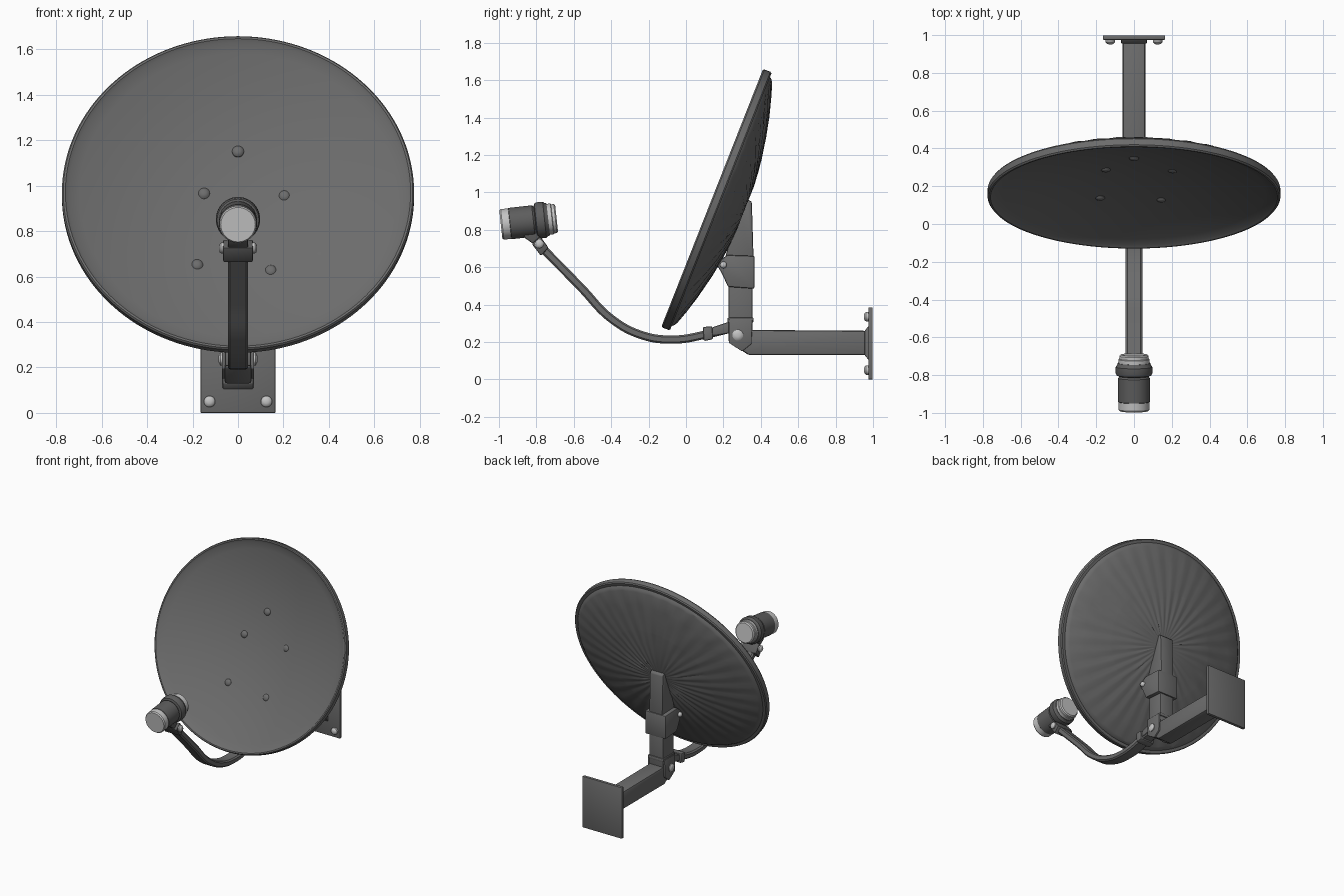
import bpy, bmesh, math, random
from mathutils import Vector, Matrix

random.seed(4)
if "Cube" in bpy.data.objects:
    bpy.data.objects.remove(bpy.data.objects["Cube"])


def material(name, value):
    m = bpy.data.materials.new(name)
    m.use_nodes = True
    col = (value, value, value, 1)
    m.diffuse_color = col
    m.node_tree.nodes["Principled BSDF"].inputs["Base Color"].default_value = col
    return m


GREY = material("mid grey", 0.15)
DARK = material("dark grey", 0.11)
LIGHT = material("light grey", 0.55)


def finish(name, bm, mat, bevel=0.0, angle=35):
    bmesh.ops.remove_doubles(bm, verts=bm.verts, dist=1e-5)
    bmesh.ops.recalc_face_normals(bm, faces=bm.faces)
    me = bpy.data.meshes.new(name)
    bm.to_mesh(me)
    bm.free()
    me.materials.append(mat)
    ob = bpy.data.objects.new(name, me)
    bpy.context.collection.objects.link(ob)
    bpy.ops.object.select_all(action='DESELECT')
    ob.select_set(True)
    bpy.context.view_layer.objects.active = ob
    if bevel:
        mod = ob.modifiers.new("rounded edges", 'BEVEL')
        mod.width = bevel
        mod.segments = 2
        bpy.ops.object.modifier_apply(modifier=mod.name)
    bpy.ops.object.shade_smooth_by_angle(angle=math.radians(angle))
    return ob


def prism(name, outline, half, mat=GREY, bevel=0.008, x=0.0):
    """Side outline of (y, z) points widened across x."""
    bm = bmesh.new()
    sides = [[bm.verts.new((x + s * half, y, z)) for y, z in outline] for s in (-1, 1)]
    for ring in sides:
        bm.faces.new(ring)
    for i in range(len(outline)):
        j = (i + 1) % len(outline)
        bm.faces.new((sides[0][i], sides[0][j], sides[1][j], sides[1][i]))
    return finish(name, bm, mat, bevel)


def box(name, y0, y1, z0, z1, half, mat=GREY, bevel=0.008, x=0.0):
    return prism(name, [(y0, z0), (y1, z0), (y1, z1), (y0, z1)], half, mat, bevel, x)


def lathe(name, start, axis, profile, mat, seg=40):
    """Spin (distance, radius) points about an axis."""
    turn = Matrix.Translation(start) @ Vector(axis).to_track_quat('Z', 'Y').to_matrix().to_4x4()
    bm = bmesh.new()
    rings = [[bm.verts.new(turn @ Vector((r * math.cos(a), r * math.sin(a), d)))
              for a in (math.tau * i / seg for i in range(seg))] for d, r in profile]
    for a, b in zip(rings, rings[1:]):
        for i in range(seg):
            bm.faces.new((a[i], a[i - 1], b[i - 1], b[i]))
    bm.faces.new(rings[0])
    bm.faces.new(rings[-1])
    return finish(name, bm, mat)


def bolt(name, start, axis, r=0.025, h=0.022, mat=LIGHT):
    return lathe(name, start, axis, [(0, r), (h * .55, r), (h * .85, r * .75), (h, r * .35)], mat, 20)


# Dish: shallow bowl with a rolled rim and fine radial ribs on the back
CENTRE = Vector((0, 0.14, 0.97))
UP = Vector((0, 0.367, 0.930))
BACK = Vector((0, 0.930, -0.367))
SEG = 144


def dish_point(r, n, a):
    return CENTRE + Vector((0.775 * r * math.cos(a), 0, 0)) + UP * (0.742 * r * math.sin(a)) + BACK * n


front = [(r, 0.145 * (1 - r * r)) for r in (0.01, .1, .2, .3, .4, .5, .6, .7, .8, .9, .96)]
rim = [(.98, 0.0), (.992, 0.0), (1, 0.008), (1, 0.042), (.992, 0.05), (.965, 0.05)]
back = [(r, 0.05 + 0.135 * (1 - r * r)) for r in (.95, .93, .82, .8, .7, .55, .53, .4, .3, .2, .1, .01)]
bm = bmesh.new()
rings = []
for k, (r, n) in enumerate(front + rim + back):
    ribbed = k >= len(front) + len(rim) and 0.15 < r < 0.94
    ring = []
    for i in range(SEG):
        rib = 0.003 * (i // 2 % 2) + random.uniform(0, 0.003) if ribbed else 0
        ring.append(bm.verts.new(dish_point(r, n + rib, math.tau * i / SEG)))
    rings.append(ring)
for a, b in zip(rings, rings[1:]):
    for i in range(SEG):
        bm.faces.new((a[i], a[i - 1], b[i - 1], b[i]))
bm.faces.new(rings[0])
bm.faces.new(rings[-1])
finish("dish", bm, GREY, angle=25)

for i, (x, y, z) in enumerate([(0, .35, 1.15), (-.15, .29, .965), (.205, .285, .955),
                               (-.18, .14, .65), (.145, .13, .625)]):
    bolt(f"dish_bolt_{i + 1}", Vector((x, y, z)) + BACK * 0.012, -BACK, 0.026, 0.026, GREY)

# Wall plate, its bolts and the horizontal arm
box("wall_plate", 0.975, 0.998, 0, 0.385, 0.165, bevel=0.004)
for sx, side in ((-1, "right"), (1, "left")):
    for z, level in ((0.05, "lower"), (0.335, "upper")):
        bolt(f"plate_bolt_{level}_{side}", (sx * .125, .977, z), (0, -1, 0), 0.025, 0.026)
prism("wall_arm", [(.23, .20), (.335, .13), (.985, .13), (.985, .26), (.30, .265), (.23, .25)],
      0.06, bevel=0.012)
prism("arm_flange", [(.955, .13), (.98, .10), (.98, .29), (.955, .26)], 0.068, bevel=0.004)

# Upright post with hinge cheeks, clamp and tapered dish mount
box("post", .228, .355, .20, .62, 0.058)
box("post_foot_band", .222, .362, .305, .33, 0.066, bevel=0.005)
for sx, side in ((-1, "right"), (1, "left")):
    prism(f"hinge_cheek_{side}", [(.23, .195), (.30, .15), (.35, .19), (.355, .32), (.23, .32)],
          0.007, bevel=0.003, x=sx * 0.064)
    bolt(f"hinge_bolt_{side}", (sx * .066, .277, .237), (sx, 0, 0), 0.029, 0.02)
    bolt(f"clamp_bolt_{side}", (sx * .08, .20, .612), (sx, 0, 0), 0.018, 0.025)
prism("clamp", [(.225, .495), (.365, .485), (.367, .66), (.22, .665), (.16, .62), (.19, .57)], 0.085)
prism("dish_mount", [(.20, .62), (.362, .62), (.352, .95), (.325, .965), (.28, .90)], 0.055)

# Curved feed arm: flat bar swept along a smooth path
curve = bpy.data.curves.new("feed_arm_path", 'CURVE')
curve.dimensions = '3D'
path = [(.25, .275), (.12, .243), (-.07, .213), (-.24, .238), (-.40, .325), (-.56, .49), (-.78, .715)]
sp = curve.splines.new('BEZIER')
sp.bezier_points.add(len(path) - 1)
for p, (y, z) in zip(sp.bezier_points, path):
    p.co = (0, y, z)
    p.handle_left_type = p.handle_right_type = 'AUTO'
centre = []
tmp = bpy.data.objects.new("feed_arm_path", curve)
line = tmp.to_mesh()
centre = [v.co.copy() for v in line.vertices]
tmp.to_mesh_clear()
bpy.data.objects.remove(tmp)
upper, lower = [], []
for i, p in enumerate(centre):
    t = (centre[min(i + 1, len(centre) - 1)] - centre[max(i - 1, 0)]).normalized()
    n = Vector((0, -t.z, t.y)) * 0.022
    upper.append((p + n)[1:])
    lower.append((p - n)[1:])
bm = bmesh.new()
loops = []
for u, l in zip(upper, lower):
    u, l = Vector(u), Vector(l)
    section = [(-.045, .2), (-.035, 0), (.035, 0), (.045, .2), (.045, .8), (.035, 1), (-.035, 1), (-.045, .8)]
    loops.append([bm.verts.new((x, *u.lerp(l, f))) for x, f in section])
for a, b in zip(loops, loops[1:]):
    for i in range(8):
        bm.faces.new((a[i], a[i - 1], b[i - 1], b[i]))
bm.faces.new(loops[0])
bm.faces.new(loops[-1])
finish("feed_arm", bm, GREY)
prism("arm_collar", [(.095, .205), (.145, .215), (.14, .285), (.09, .28)], 0.058)
prism("arm_socket", [(.14, .232), (.25, .25), (.25, .315), (.14, .278)], 0.05)

# Feed clamp and neck at the arm tip
prism("feed_clamp", [(-.825, .725), (-.775, .66), (-.735, .705), (-.78, .765)], 0.066, DARK)
prism("feed_neck", [(-.885, .80), (-.86, .755), (-.81, .72), (-.775, .745), (-.80, .80), (-.80, .85), (-.87, .85)],
      0.045, DARK)
for sx, side in ((-1, "right"), (1, "left")):
    bolt(f"feed_bolt_{side}", (sx * .062, -.785, .725), (sx, 0, 0), 0.024, 0.022)

# Feed head: body and horn, each with a pale cap, along a slightly rising axis
AXIS = Vector((0, 1, 0.11)).normalized()
TIP = Vector((0, -0.99, 0.828))
for name, mat, profile in (
        ("feed_front_cap", LIGHT, [(0, .06), (0, .076), (.008, .082), (.048, .082)]),
        ("feed_body", DARK, [(.046, .08), (.05, .084), (.175, .084), (.185, .076), (.20, .076)]),
        ("feed_ring", DARK, [(.185, .08), (.19, .092), (.20, .097), (.235, .097), (.243, .09), (.255, .086)]),
        ("feed_horn_cap", LIGHT, [(.25, .083), (.275, .083), (.278, .078), (.293, .078), (.30, .07)])):
    lathe(name, TIP, AXIS, profile, mat)
